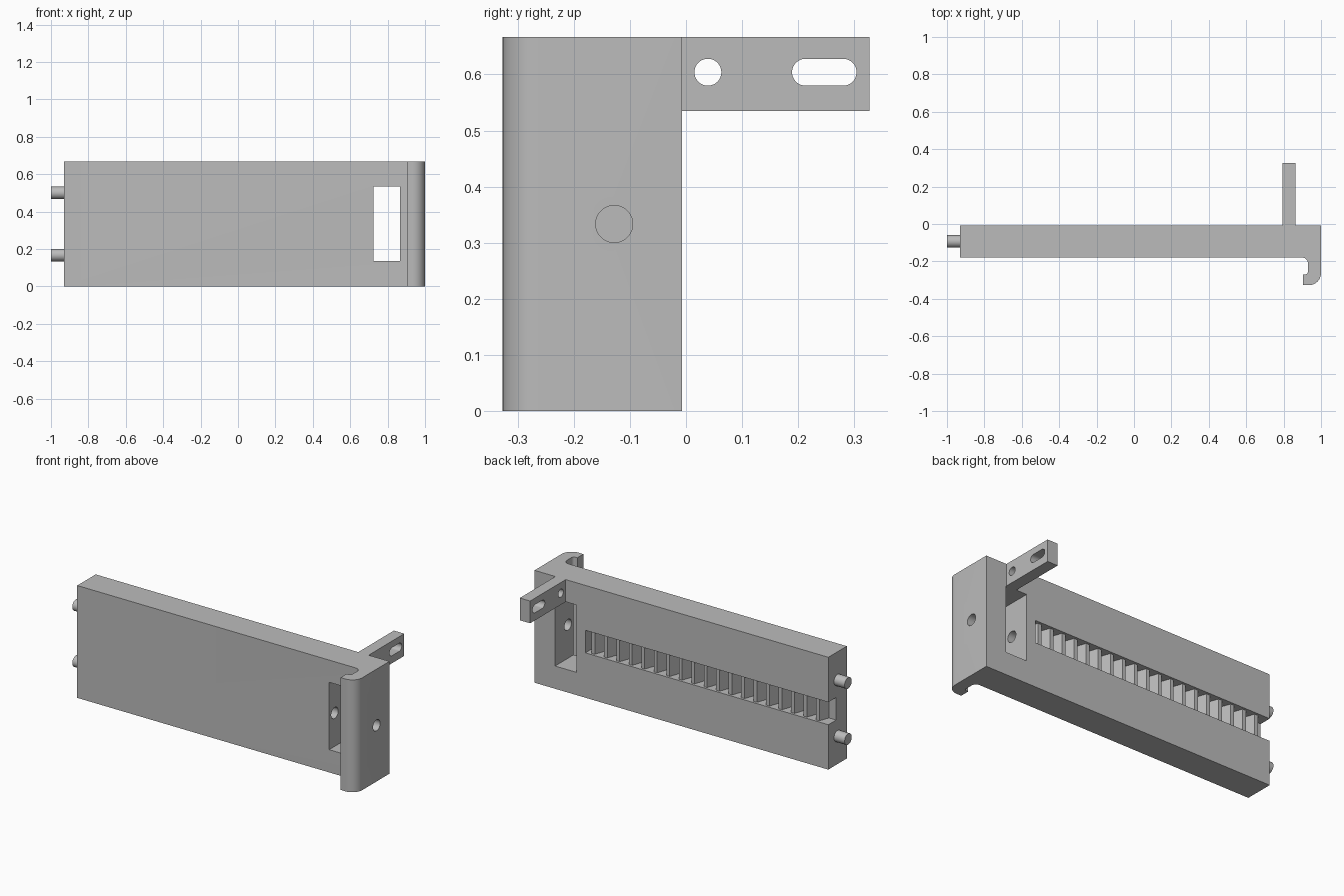
import bpy, bmesh
from math import pi, sin, cos
from mathutils import Vector

cube = bpy.data.objects.get("Cube")
if cube:
    bpy.data.objects.remove(cube, do_unlink=True)

grey = bpy.data.materials.new("plain grey")
grey.use_nodes = True
grey.diffuse_color = (0.5, 0.5, 0.5, 1)
grey.node_tree.nodes["Principled BSDF"].inputs["Base Color"].default_value = (0.5, 0.5, 0.5, 1)

BACK, FRONT, END, HEIGHT = -0.007, -0.18, -0.93, 0.667
MID = HEIGHT / 2


def arc(cx, cy, r, a0, a1, n=10):
    """Points on an arc, angles in half turns."""
    return [(cx + r * cos(pi * (a0 + (a1 - a0) * i / n)),
             cy + r * sin(pi * (a0 + (a1 - a0) * i / n))) for i in range(n + 1)]


def prism(name, outline, lo, hi, axis="z"):
    """Extrude an (x, y) outline along z, or a (y, z) outline along x."""
    place = (lambda a, b, t: (a, b, t)) if axis == "z" else (lambda a, b, t: (t, a, b))
    bm = bmesh.new()
    face = bm.faces.new([bm.verts.new(place(a, b, lo)) for a, b in outline])
    new = bmesh.ops.extrude_face_region(bm, geom=[face])["geom"]
    shift = Vector(place(0, 0, hi - lo))
    bmesh.ops.translate(bm, vec=shift, verts=[v for v in new if isinstance(v, bmesh.types.BMVert)])
    bmesh.ops.recalc_face_normals(bm, faces=bm.faces)
    mesh = bpy.data.meshes.new(name)
    bm.to_mesh(mesh)
    bm.free()
    mesh.materials.append(grey)
    obj = bpy.data.objects.new(name, mesh)
    bpy.context.collection.objects.link(obj)
    return obj


def rect(a0, a1, b0, b1):
    return [(a0, b0), (a1, b0), (a1, b1), (a0, b1)]


def disc(y, z, r):
    return arc(y, z, r, 0, 2, 40)[:-1]


def finish(obj, cutters=()):
    """Subtract the cutters, remove them and smooth the round faces."""
    bpy.ops.object.select_all(action="DESELECT")
    obj.select_set(True)
    bpy.context.view_layer.objects.active = obj
    for cutter in cutters:
        cutter.hide_render = True
        mod = obj.modifiers.new("cut", "BOOLEAN")
        mod.operation, mod.solver, mod.object = "DIFFERENCE", "EXACT", cutter
        bpy.ops.object.modifier_apply(modifier=mod.name)
        bpy.data.objects.remove(cutter, do_unlink=True)
    bpy.ops.object.shade_smooth_by_angle(angle=pi / 6)


# Plate with the hooked lip along its left edge
outline = [(END, BACK), (END, FRONT)]
outline += arc(0.90, FRONT - 0.03, 0.03, 0.5, 0)
outline += arc(0.915, -0.255, 0.015, 0, -0.5, 5)
outline += [(0.903, -0.27), (0.903, -0.327)]
outline += arc(0.935, -0.262, 0.065, -0.5, 0)
outline += [(1.0, BACK)]
plate = prism("hooked_plate", outline, 0, HEIGHT)

# Window and the bore that crosses it
window = prism("window_cutter", rect(0.725, 0.865, -0.3, 0.1), 0.135, 0.535)
bore = prism("bore_cutter", disc(-0.128, MID, 0.033), 0.62, 1.1, "x")

# Rack channel: the cutter's floor carries the gaps between the teeth
PITCH, FLOOR, TIP = 0.082, -0.08, -0.021
rack = [(END - 0.05, 0.05), (END - 0.05, FLOOR)]
for i in reversed(range(19)):
    x = 0.625 - i * PITCH
    rack += [(x - 0.032, FLOOR), (x - 0.011, TIP), (x + 0.011, TIP), (x + 0.032, FLOOR)]
rack += [(0.666, FLOOR), (0.666, 0.05)]
channel = prism("rack_cutter", rack, MID - 0.067, MID + 0.067)
finish(plate, [window, bore, channel])

# Mounting arm with a round hole and a slot
arm = prism("mounting_arm", rect(BACK, 0.327, 0.535, HEIGHT), 0.795, 0.863, "x")
hole = prism("hole_cutter", disc(0.039, 0.604, 0.024), 0.7, 0.95, "x")
slot_outline = arc(0.28, 0.604, 0.024, -0.5, 0.5, 16) + arc(0.213, 0.604, 0.024, 0.5, 1.5, 16)
slot = prism("slot_cutter", slot_outline, 0.7, 0.95, "x")
finish(arm, [hole, slot])

# Pivot pins on the right end
for name, z in (("lower_pin", 0.167), ("upper_pin", 0.5)):
    finish(prism(name, disc(-0.093, z, 0.033), -1.0, END, "x"))
